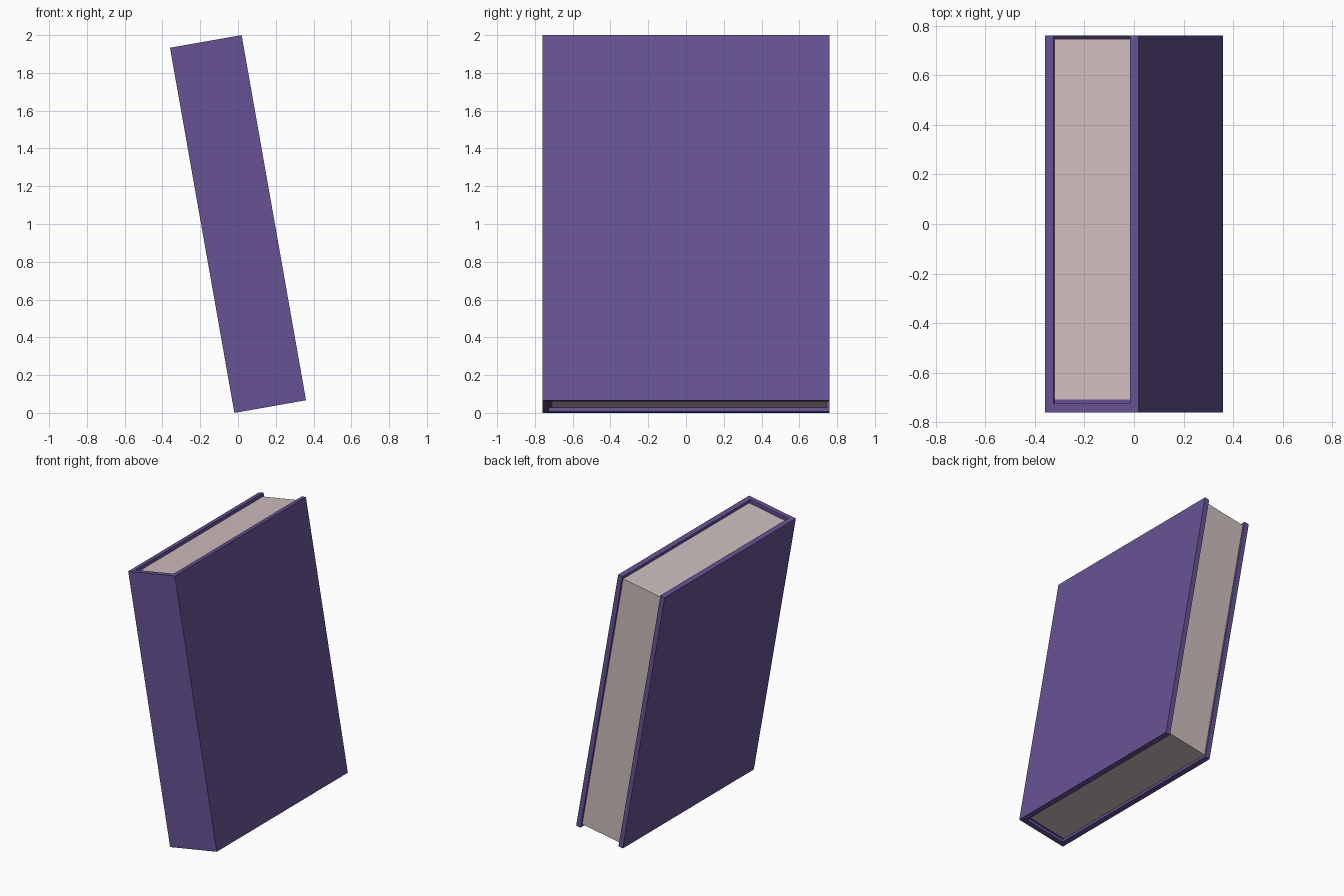
import bpy, bmesh, math
from mathutils import Matrix

if "Cube" in bpy.data.objects:
    bpy.data.objects.remove(bpy.data.objects["Cube"])

TILT = math.radians(-10)
W, D, H = 0.385, 1.52, 1.963      # overall book width, depth, height
T, RECESS = 0.036, 0.022          # cover board thickness, page inset
PLACE = Matrix.Translation((0, 0, 1)) @ Matrix.Rotation(TILT, 4, 'Y')


def material(name, rgb):
    m = bpy.data.materials.new(name)
    m.diffuse_color = (*rgb, 1)
    m.use_nodes = True
    m.node_tree.nodes["Principled BSDF"].inputs["Base Color"].default_value = m.diffuse_color
    return m


purple = material("purple cover", (0.135, 0.085, 0.295))
paper = material("cream paper", (0.62, 0.51, 0.51))


def prism(name, outline, height, mat):
    """Extrude a plan outline into an upright prism, then lean it."""
    bm = bmesh.new()
    base = bm.faces.new([bm.verts.new((x, y, -height / 2)) for x, y in outline])
    ext = bmesh.ops.extrude_face_region(bm, geom=[base])
    top = [v for v in ext["geom"] if isinstance(v, bmesh.types.BMVert)]
    bmesh.ops.translate(bm, verts=top, vec=(0, 0, height))
    bmesh.ops.recalc_face_normals(bm, faces=bm.faces)
    bm.transform(PLACE)
    me = bpy.data.meshes.new(name)
    bm.to_mesh(me)
    bm.free()
    me.materials.append(mat)
    ob = bpy.data.objects.new(name, me)
    bpy.context.collection.objects.link(ob)


def rect(x, y0, y1):
    return [(-x, y0), (x, y0), (x, y1), (-x, y1)]


w, d = W / 2, D / 2
i = w - T
# Cover: two boards joined by the front spine
prism("cover", [(-w, -d), (w, -d), (w, d), (i, d), (i, -d + T),
                (-i, -d + T), (-i, d), (-w, d)], H, purple)
# Binding strip between spine and pages
prism("binding", rect(i, -d + T, -0.708), H - 2 * RECESS, purple)
# Page block, slightly inset from the boards
prism("pages", rect(i, -0.708, d - 0.014), H - 2 * RECESS, paper)
